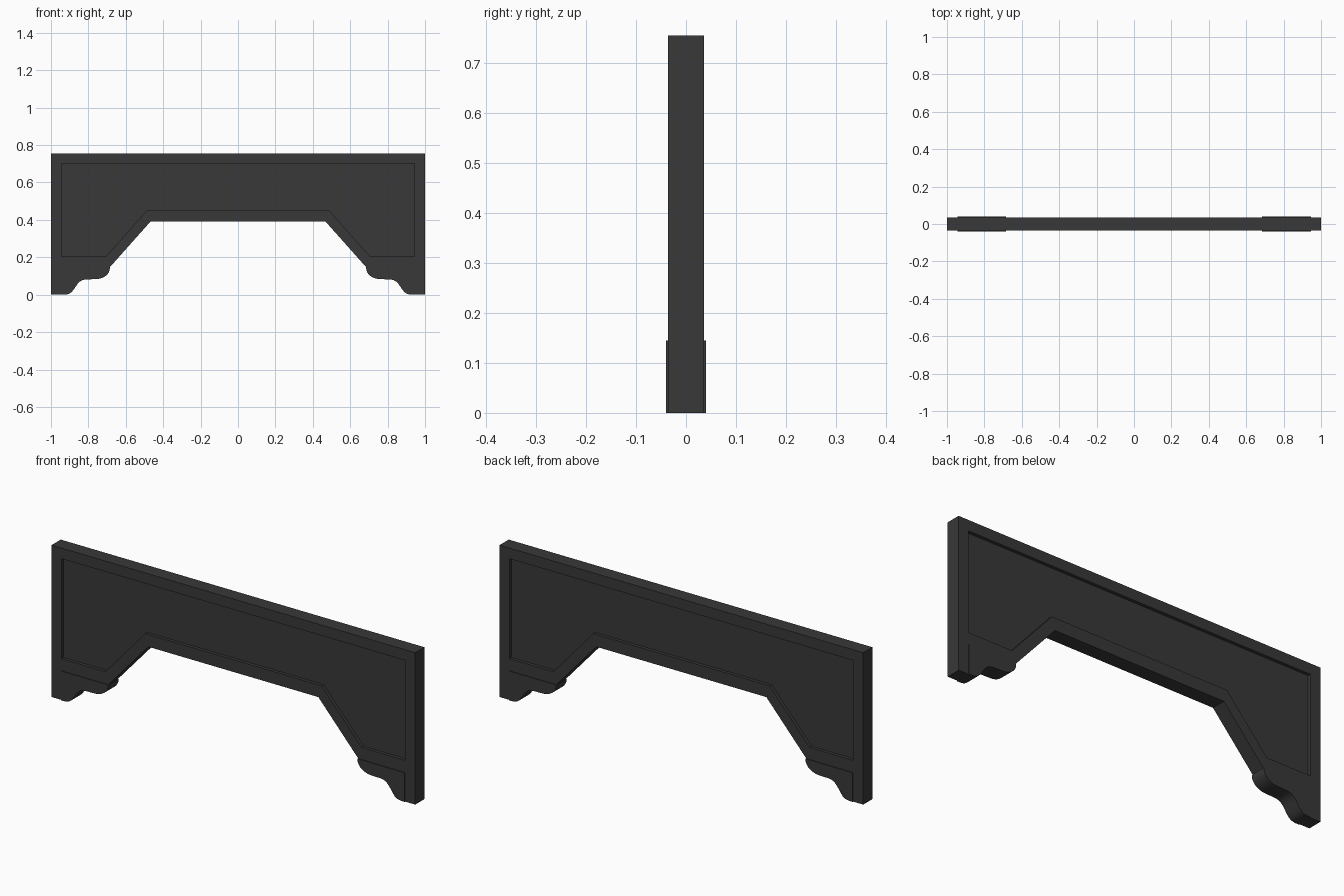
import bpy
from math import pi
from mathutils import Vector
from mathutils.geometry import interpolate_bezier

if "Cube" in bpy.data.objects:
    bpy.data.objects.remove(bpy.data.objects["Cube"])

dark = bpy.data.materials.new("dark_grey")
dark.diffuse_color = (0.04, 0.04, 0.04, 1)
dark.use_nodes = True
dark.node_tree.nodes["Principled BSDF"].inputs["Base Color"].default_value = dark.diffuse_color


def plate(name, loops, half_depth):
    """Filled x-z profile (extra loops are holes), extruded evenly along y."""
    curve = bpy.data.curves.new(name, 'CURVE')
    curve.dimensions = '2D'
    curve.fill_mode = 'BOTH'
    curve.extrude = half_depth
    for pts in loops:
        s = curve.splines.new('POLY')
        s.points.add(len(pts) - 1)
        for p, (x, z) in zip(s.points, pts):
            p.co = (x, z, 0, 1)
        s.use_cyclic_u = True
    ob = bpy.data.objects.new(name, curve)
    ob.rotation_euler.x = pi / 2
    bpy.context.collection.objects.link(ob)
    bpy.ops.object.select_all(action='DESELECT')
    ob.select_set(True)
    bpy.context.view_layer.objects.active = ob
    bpy.ops.object.convert(target='MESH')
    ob = bpy.context.object
    bpy.ops.object.transform_apply(location=False, rotation=True, scale=False)
    ob.data.materials.clear()
    ob.data.materials.append(dark)
    bpy.ops.object.shade_smooth_by_angle(angle=0.6)
    return ob


def mirrored(half):
    """Complete a right-hand half profile with its left-hand reflection."""
    return half + [(-x, z) for x, z in reversed(half)]


def bezier(*pts, n=9):
    a, b, c, d = (Vector((x, z, 0)) for x, z in pts)
    return [(v.x, v.y) for v in interpolate_bezier(a, b, c, d, n)]


# Outer frame with a panel-shaped opening
outer = mirrored([(0.467, 0.392), (0.687, 0.145), (0.945, 0.145),
                  (0.945, 0), (1, 0), (1, 0.755)])
inner = mirrored([(0.485, 0.453), (0.705, 0.205), (0.945, 0.205), (0.945, 0.702)])
# reorder so each half runs from arch to top and back down on the other side
plate("arch_frame", [outer, inner], 0.036)

# Recessed panel filling the opening
plate("recessed_panel", [inner], 0.020)

# Scrolled bracket feet, slightly proud of the frame
foot = ([(0.945, 0.145), (0.945, 0)]
        + bezier((0.925, 0), (0.865, 0), (0.875, 0.082), (0.81, 0.082))
        + bezier((0.765, 0.083), (0.725, 0.083), (0.684, 0.105), (0.685, 0.145)))
for side, sx in (("right", 1), ("left", -1)):
    plate("bracket_foot_" + side, [[(sx * x, z) for x, z in foot]], 0.040)
